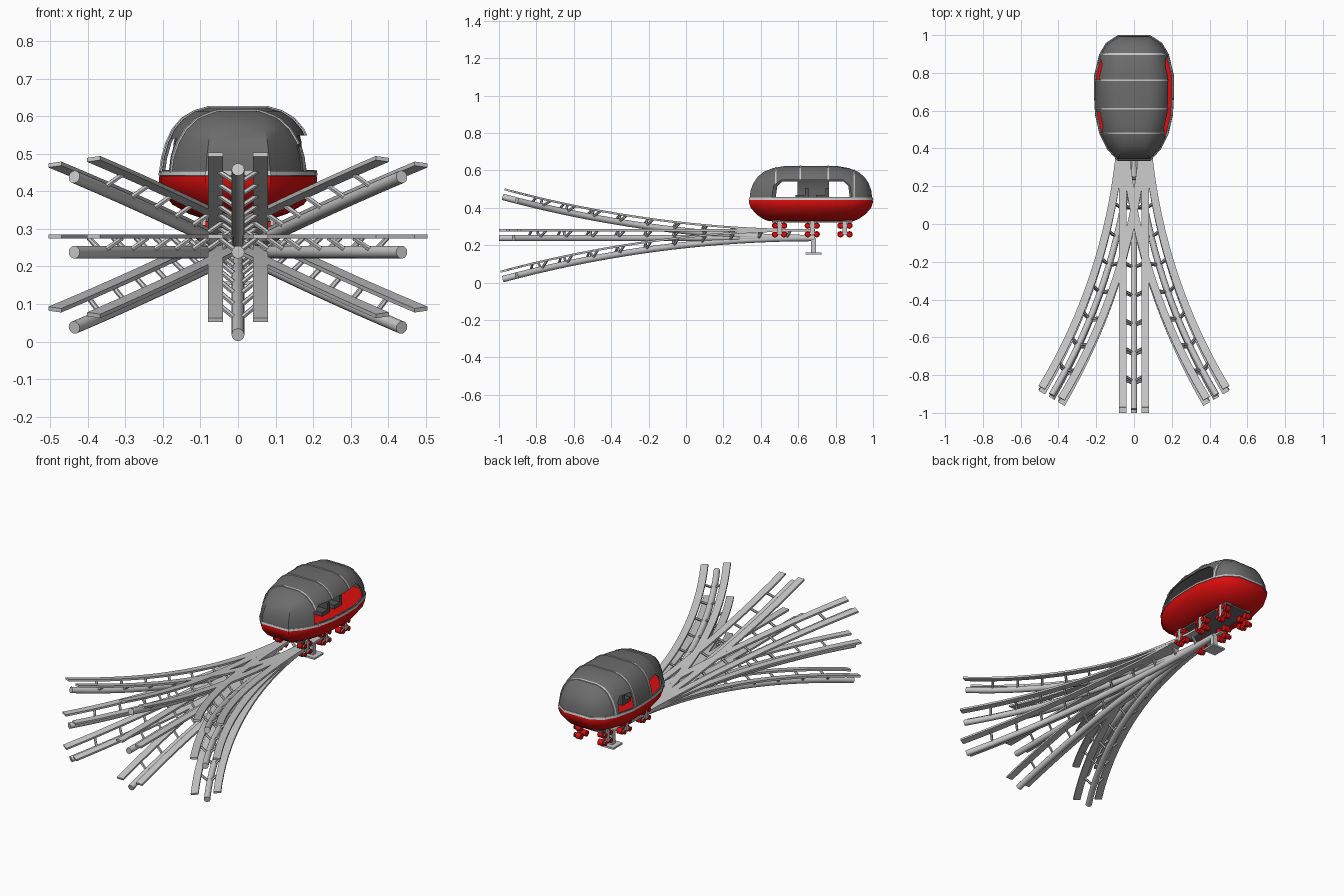
import bpy
import bmesh
from math import sin, cos, pi, radians
from mathutils import Vector

if "Cube" in bpy.data.objects:
    bpy.data.objects.remove(bpy.data.objects["Cube"], do_unlink=True)


def material(name, rgb):
    m = bpy.data.materials.new(name)
    m.use_nodes = True
    m.diffuse_color = (*rgb, 1)
    m.node_tree.nodes["Principled BSDF"].inputs["Base Color"].default_value = (*rgb, 1)
    return m


RED = material("red paint", (0.72, 0.004, 0.004))
SHELL = material("dark grey shell", (0.15, 0.15, 0.15))
STEEL = material("light grey steel", (0.58, 0.58, 0.58))
SEAT = material("charcoal", (0.09, 0.09, 0.09))


def finish(bm, name, mat, angle=None):
    bmesh.ops.recalc_face_normals(bm, faces=bm.faces)
    me = bpy.data.meshes.new(name)
    bm.to_mesh(me)
    bm.free()
    ob = bpy.data.objects.new(name, me)
    bpy.context.collection.objects.link(ob)
    if mat:
        me.materials.append(mat)
    if angle:
        smooth(ob, angle)
    return ob


def smooth(ob, angle):
    bpy.ops.object.select_all(action="DESELECT")
    ob.select_set(True)
    bpy.context.view_layer.objects.active = ob
    bpy.ops.object.shade_smooth_by_angle(angle=radians(angle))


def skin(bm, rings, cap_start=True, cap_end=True):
    """Joins a row of closed rings of points into a surface."""
    vs = [[bm.verts.new(p) for p in ring] for ring in rings]
    n = len(vs[0])
    for a, b in zip(vs, vs[1:]):
        for i in range(n):
            j = (i + 1) % n
            bm.faces.new((a[i], a[j], b[j], b[i]))
    if cap_start:
        bm.faces.new(vs[0])
    if cap_end:
        bm.faces.new(vs[-1])


def box(bm, x, y, z):
    corners = [(x[0], y[0]), (x[1], y[0]), (x[1], y[1]), (x[0], y[1])]
    skin(bm, [[(a, b, h) for a, b in corners] for h in z])


def rod(bm, a, b, r, sides=8):
    a, b = Vector(a), Vector(b)
    q = (b - a).to_track_quat("Z", "Y")
    ring = [q @ Vector((r * cos(2 * pi * i / sides), r * sin(2 * pi * i / sides), 0))
            for i in range(sides)]
    skin(bm, [[p + v for v in ring] for p in (a, b)])


# Tracks: nine branches fan out from one start point
START_Y, START_Z, LENGTH = 0.69, 0.238, 1.69
TURN_R, CLIMB_R = 3.2, 6.45


def track_point(s, u, h, turn, climb):
    """Point at distance s, sideways u and height h on a branch."""
    x, d = u, s
    if turn:
        r = turn * TURN_R
        x = r - (r - u) * cos(s / r)
        d = (r - u) * sin(s / r)
    z = h
    if climb:
        r = climb * CLIMB_R
        t = d / r
        z = r - (r - h) * cos(t)
        d = (r - h) * sin(t)
    return Vector((x, START_Y - d, START_Z + z))


def sweep(bm, profile, turn, climb, steps=20):
    skin(bm, [[track_point(LENGTH * i / steps, u, h, turn, climb) for u, h in profile]
              for i in range(steps + 1)])


TUBE = [(0.017 * cos(2 * pi * i / 16), 0.017 * sin(2 * pi * i / 16)) for i in range(16)]
for turn, side in ((-1, "right"), (0, "middle"), (1, "left")):
    for climb, level in ((-1, "down"), (0, "level"), (1, "up")):
        tag = f"{level}_{side}"
        bm = bmesh.new()
        sweep(bm, TUBE, turn, climb)
        finish(bm, "spine_tube_" + tag, STEEL, 40)
        bm = bmesh.new()
        for e in (-1, 1):
            sweep(bm, [(e * 0.04, 0.036), (e * 0.08, 0.036), (e * 0.08, 0.047), (e * 0.04, 0.047)],
                  turn, climb)
        finish(bm, "rails_" + tag, STEEL, 30)
        bm = bmesh.new()
        for i in range(1, 11):
            s = LENGTH * i / 11
            for e in (-1, 1):
                rod(bm, track_point(s, 0, 0, turn, climb),
                    track_point(s - 0.02, e * 0.05, 0.038, turn, climb), 0.007, 6)
        finish(bm, "ties_" + tag, STEEL)

# Support post and foot
bm = bmesh.new()
box(bm, (-0.014, 0.014), (0.667, 0.695), (0.158, 0.235))
box(bm, (-0.042, 0.042), (0.64, 0.724), (0.15, 0.16))
finish(bm, "support_post", STEEL)

# Cabin outline, as seen from above, around its own centre
MID = 0.668
right_half = [(0.087, -0.332), (0.142, -0.27), (0.182, -0.19), (0.205, -0.09), (0.211, 0.02),
              (0.21, 0.12), (0.183, 0.23), (0.148, 0.29), (0.083, 0.332)]
OUTLINE = right_half + [(-x, y) for x, y in reversed(right_half)]


def cabin_part(name, mat, levels, caps):
    bm = bmesh.new()
    skin(bm, [[(x * sx, MID + y * sy, z) for x, y in OUTLINE] for z, sx, sy in levels], *caps)
    return finish(bm, name, mat)


HULL = [(0.328, 0.45, 0.68), (0.34, 0.62, 0.77), (0.365, 0.83, 0.88), (0.40, 0.96, 0.97),
        (0.43, 1, 1), (0.446, 0.99, 0.99)]
DOME = [(0.447, 0.985, 0.985), (0.49, 0.955, 0.975), (0.53, 0.9, 0.93), (0.565, 0.82, 0.86),
        (0.592, 0.71, 0.76), (0.612, 0.57, 0.61), (0.623, 0.4, 0.42)]
smooth(cabin_part("lower_hull", RED, HULL, (True, True)), 40)


def shell(ob, thickness, offset):
    m = ob.modifiers.new("shell", "SOLIDIFY")
    m.thickness, m.offset = thickness, offset


def boolean(ob, cutter, operation):
    m = ob.modifiers.new("cut", "BOOLEAN")
    m.object, m.operation, m.solver = cutter, operation, "EXACT"


def bake(ob):
    ev = ob.evaluated_get(bpy.context.evaluated_depsgraph_get())
    me = bpy.data.meshes.new_from_object(ev)
    ob.modifiers.clear()
    ob.data = me
    smooth(ob, 40)


rim = cabin_part("waist_trim", STEEL, [(0.442, 1.006, 1.004), (0.454, 0.995, 0.995)], (False, False))
shell(rim, 0.008, -1)
bake(rim)

# Openings: two arched windows on the right side, one long doorway on the left
bm = bmesh.new()
arches = [[(0.48, 0.457), (0.595, 0.457), (0.595, 0.54), (0.515, 0.54), (0.488, 0.515)],
          [(0.765, 0.457), (0.875, 0.457), (0.868, 0.515), (0.845, 0.54), (0.765, 0.54)]]
for arch in arches:
    skin(bm, [[(x, y, z) for y, z in arch] for x in (-0.3, -0.05)])
doorway = [(0.46, 0.457), (0.885, 0.457), (0.875, 0.52), (0.84, 0.548), (0.51, 0.548), (0.47, 0.52)]
skin(bm, [[(x, y, z) for y, z in doorway] for x in (0.05, 0.3)])
openings = finish(bm, "opening_cutter", None)
bm = bmesh.new()
for y in (0.48, 0.61, 0.76, 0.9):
    box(bm, (-0.3, 0.3), (y - 0.004, y + 0.004), (0.4, 0.7))
slabs = finish(bm, "seam_cutter", None)
openings.hide_render = slabs.hide_render = True

dome = cabin_part("cabin_dome", SHELL, DOME, (False, True))
shell(dome, 0.008, -1)
boolean(dome, openings, "DIFFERENCE")
bake(dome)
seams = cabin_part("dome_seams", STEEL, DOME, (False, True))
shell(seams, 0.008, 0)
boolean(seams, slabs, "INTERSECT")
boolean(seams, openings, "DIFFERENCE")
bake(seams)
for helper in (openings, slabs):
    bpy.data.objects.remove(helper, do_unlink=True)

# Two rows of seats
bm = bmesh.new()
for y in (0.585, 0.695):
    for x in (-0.075, 0.075):
        box(bm, (x - 0.055, x + 0.055), (y, y + 0.06), (0.44, 0.468))
        box(bm, (x - 0.055, x + 0.055), (y + 0.05, y + 0.07), (0.44, 0.505))
finish(bm, "seats", SEAT)

# Chassis and wheel bogies
bm = bmesh.new()
box(bm, (-0.085, 0.085), (0.46, 0.89), (0.32, 0.334))
finish(bm, "chassis_plate", SHELL)
frames, wheels = bmesh.new(), bmesh.new()
for y in (0.5, 0.675, 0.85):
    for e in (-1, 1):
        box(frames, sorted((e * 0.087, e * 0.096)), (y - 0.012, y + 0.012), (0.258, 0.33))
        for z in (0.262, 0.305):
            box(frames, sorted((e * 0.087, e * 0.096)), (y - 0.03, y + 0.03), (z - 0.006, z + 0.006))
        for dy in (-0.024, 0.024):
            for z in (0.258, 0.304):
                rod(wheels, (e * 0.055, y + dy, z), (e * 0.086, y + dy, z), 0.017, 12)
                rod(wheels, (e * 0.097, y + dy, z), (e * 0.101, y + dy, z), 0.013, 12)
finish(frames, "bogie_frames", STEEL)
finish(wheels, "bogie_wheels", RED, 40)
